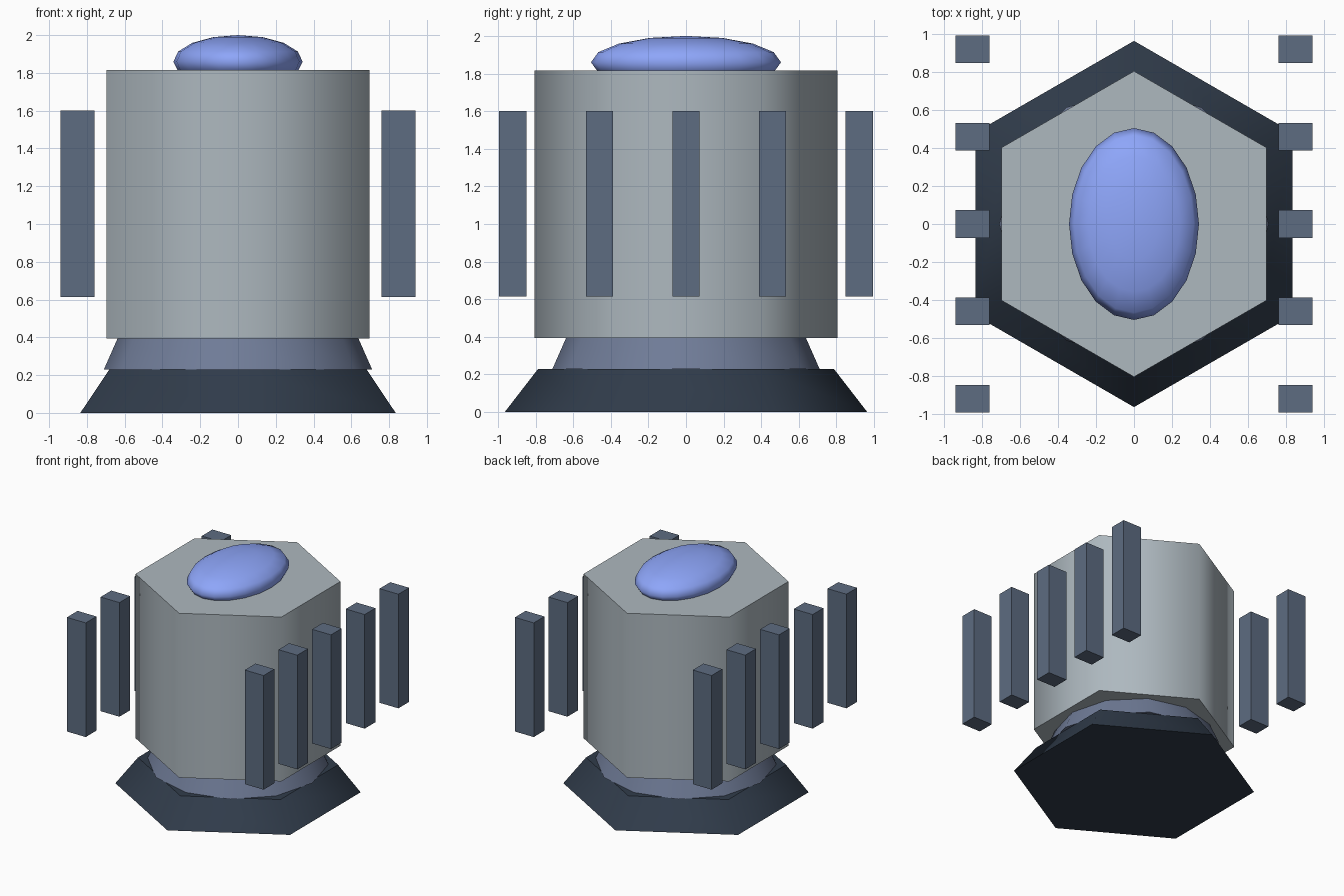
import bpy
from math import radians, pi

if "Cube" in bpy.data.objects:
    bpy.data.objects.remove(bpy.data.objects["Cube"])


def paint(obj, name, rgb):
    mat = bpy.data.materials.get(name) or bpy.data.materials.new(name)
    mat.diffuse_color = (*rgb, 1)
    mat.use_nodes = True
    mat.node_tree.nodes["Principled BSDF"].inputs["Base Color"].default_value = mat.diffuse_color
    obj.data.materials.append(mat)


def frustum(name, sides, r_bottom, r_top, z0, z1, smooth_angle):
    """Tapered prism with corners on the y axis, smooth sides and sharp caps."""
    bpy.ops.mesh.primitive_cone_add(vertices=sides, radius1=r_bottom, radius2=r_top,
                                    depth=z1 - z0, location=(0, 0, (z0 + z1) / 2))
    obj = bpy.context.object
    obj.name = name
    bpy.ops.object.shade_smooth_by_angle(angle=radians(smooth_angle))
    return obj


# Stacked core: flared hexagonal base, twelve-sided neck, hexagonal body
base = frustum("base", 6, 0.964, 0.786, 0.0, 0.23, 52)
paint(base, "dark_slate", (0.03, 0.045, 0.07))

neck = frustum("neck", 12, 0.71, 0.635, 0.23, 0.40, 45)
paint(neck, "steel_blue", (0.16, 0.20, 0.31))

body = frustum("body", 6, 0.805, 0.805, 0.395, 1.815, 65)
paint(body, "light_grey", (0.42, 0.48, 0.52))

# Oval dome sunk into the top of the body
bpy.ops.mesh.primitive_uv_sphere_add(segments=20, ring_count=8, radius=1,
                                     location=(0, 0, 1.86))
dome = bpy.context.object
dome.name = "dome"
dome.scale = (0.342, 0.505, 0.14)
bpy.ops.object.transform_apply(location=False, rotation=False, scale=True)
bpy.ops.object.shade_smooth()
paint(dome, "glow_blue", (0.27, 0.38, 0.95))

# Five free-standing fins along each side
for side, label in ((-1, "left"), (1, "right")):
    for i in range(5):
        bpy.ops.mesh.primitive_cube_add(size=1, location=(side * 0.85, (i - 2) * 0.46, 1.107))
        fin = bpy.context.object
        fin.name = f"{label}_fin_{i + 1}"
        fin.scale = (0.18, 0.146, 0.986)
        bpy.ops.object.transform_apply(location=False, rotation=False, scale=True)
        paint(fin, "fin_grey", (0.11, 0.15, 0.22))
